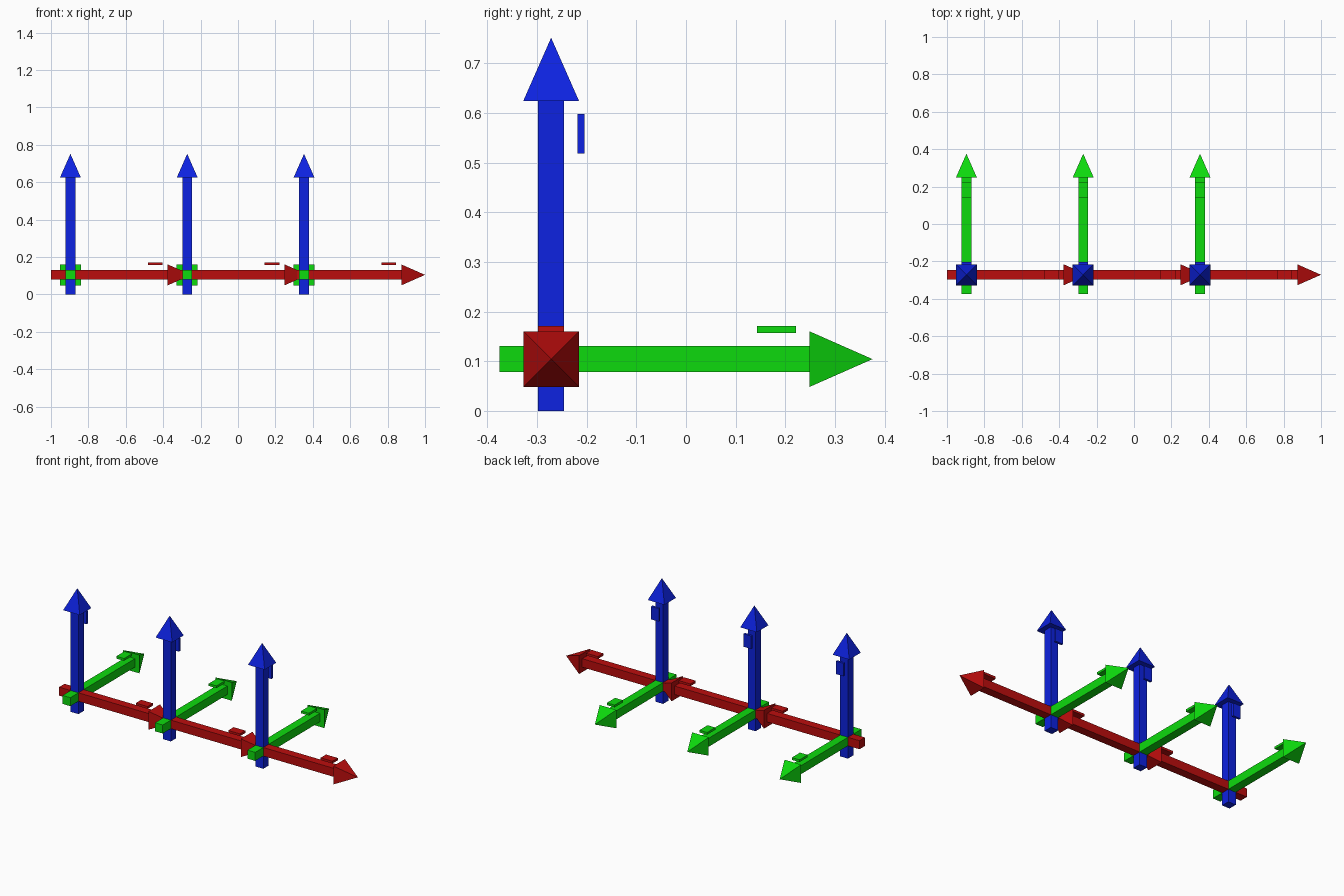
import bpy
import bmesh
from mathutils import Matrix, Vector

old = bpy.data.objects.get("Cube")
if old:
    bpy.data.objects.remove(old, do_unlink=True)

TAIL, NECK, TIP = 0.104, 0.520, 0.647   # arrow extents along its axis
SHAFT, HEAD = 0.026, 0.056              # half widths
CENTRE_Y, CENTRE_Z, SPACING, FIRST_X = -0.2715, 0.1045, 0.6245, -0.896


def material(name, rgb):
    m = bpy.data.materials.new(name)
    m.use_nodes = True
    colour = (*rgb, 1.0)
    m.diffuse_color = colour
    m.node_tree.nodes["Principled BSDF"].inputs["Base Color"].default_value = colour
    return m


def add_object(name, bm, mat, matrix):
    bm.transform(matrix)
    bmesh.ops.recalc_face_normals(bm, faces=bm.faces)
    mesh = bpy.data.meshes.new(name)
    bm.to_mesh(mesh)
    bm.free()
    mesh.materials.append(mat)
    bpy.context.collection.objects.link(bpy.data.objects.new(name, mesh))


def box(lo, hi):
    bm = bmesh.new()
    lo, hi = Vector(lo), Vector(hi)
    size = hi - lo
    bmesh.ops.create_cube(bm, size=1.0, matrix=Matrix.Translation((lo + hi) / 2)
                          @ Matrix.Diagonal((*size, 1.0)))
    return bm


def pyramid():
    # Four-sided arrowhead pointing along local x
    bm = bmesh.new()
    ring = [bm.verts.new((NECK, a * HEAD, b * HEAD))
            for a, b in ((-1, -1), (1, -1), (1, 1), (-1, 1))]
    tip = bm.verts.new((TIP, 0, 0))
    bm.faces.new(ring)
    for i in range(4):
        bm.faces.new((ring[i], ring[(i + 1) % 4], tip))
    return bm


def frame(along, side, up):
    return Matrix((along, side, up)).transposed().to_4x4()


X, Y, Z = Vector((1, 0, 0)), Vector((0, 1, 0)), Vector((0, 0, 1))
# Each arrow: label, material, orientation (axis, side, marker direction)
ARROWS = [
    ("red", material("red", (0.50, 0.004, 0.004)), frame(X, Y, Z)),
    ("green", material("green", (0.004, 0.70, 0.004)), frame(Y, -X, Z)),
    ("blue", material("blue", (0.004, 0.016, 0.75)), frame(Z, X, Y)),
]

for n in range(3):
    place = Matrix.Translation((FIRST_X + n * SPACING, CENTRE_Y, CENTRE_Z))
    for label, mat, turn in ARROWS:
        m = place @ turn
        # Square shaft, arrowhead and a plain floating tab beside the neck
        add_object(f"{label}_shaft_{n + 1}",
                   box((-TAIL, -SHAFT, -SHAFT), (NECK, SHAFT, SHAFT)), mat, m)
        add_object(f"{label}_arrowhead_{n + 1}", pyramid(), mat, m)
        add_object(f"{label}_tab_{n + 1}",
                   box((0.414, -0.026, 0.053), (0.493, 0.026, 0.067)), mat, m)
